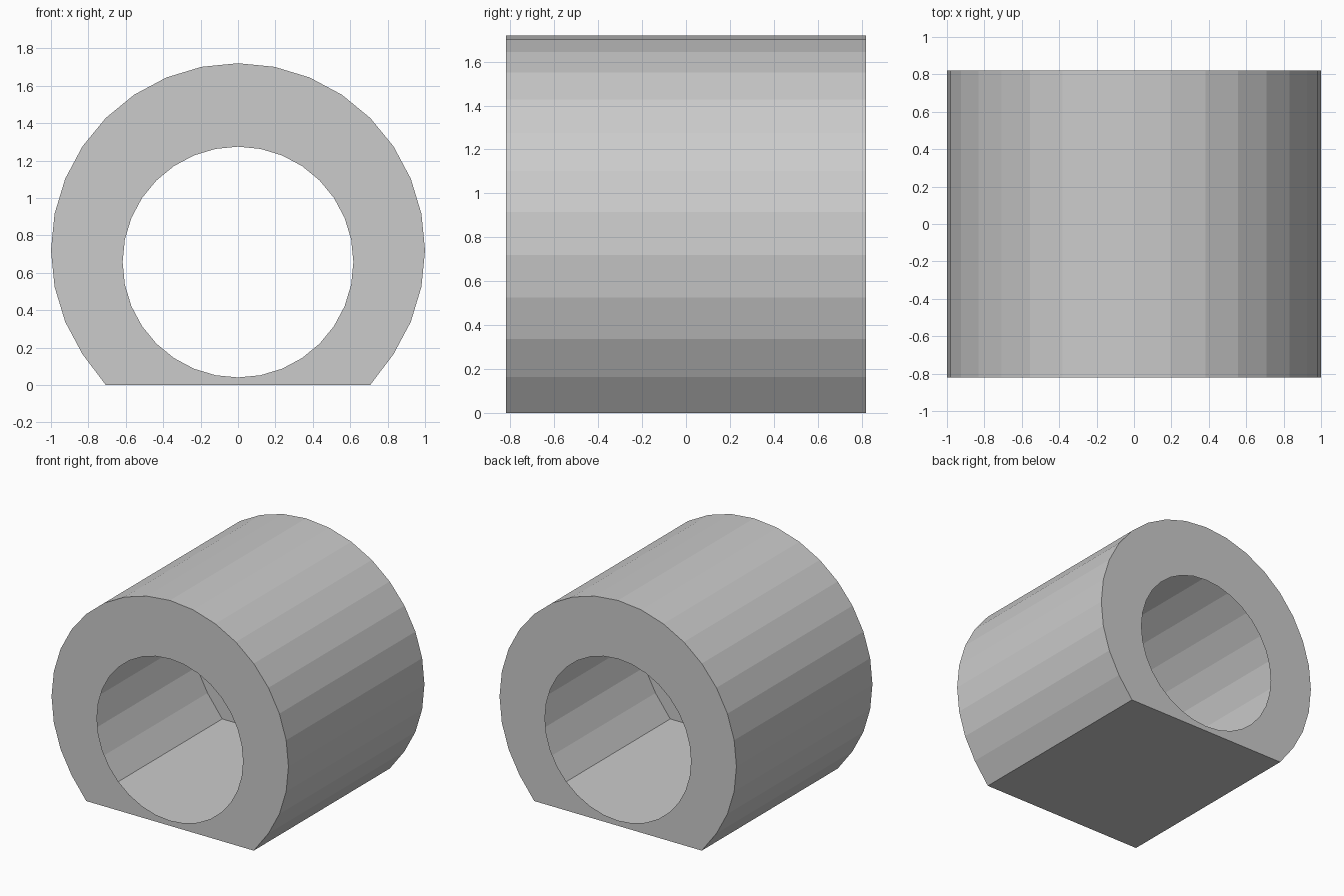
import bpy, bmesh
from math import cos, sin, radians

if "Cube" in bpy.data.objects:
    bpy.data.objects.remove(bpy.data.objects["Cube"])

SIDES = 32
STEP = 360 / SIDES
HALF_DEPTH = 0.82
OUTER_R, OUTER_Z = 1.0, 0.72
HOLE_R, HOLE_Z = 0.617, 0.657

bm = bmesh.new()


def arc_point(radius, centre_z, i, y):
    a = radians(-45 + i * STEP)
    return (radius * cos(a), y, centre_z + radius * sin(a))


def end_cap(y):
    """Flat ring with a round opening; returns the outer outline."""
    outer = [bm.verts.new(arc_point(OUTER_R, OUTER_Z, i, y)) for i in range(25)]
    outer[0].co.z = outer[-1].co.z = 0          # flat base corners
    hole = [bm.verts.new(arc_point(HOLE_R, HOLE_Z, i, y)) for i in range(SIDES)]
    for i in range(24):
        bm.faces.new((outer[i], outer[i + 1], hole[i + 1], hole[i]))
    # piece between the opening and the flat base
    bm.faces.new([outer[24], outer[0], hole[0]] + hole[:23:-1])
    return outer


# Hollow sheet body: two pierced ends joined by the faceted wall and flat base
front = end_cap(-HALF_DEPTH)
back = end_cap(HALF_DEPTH)
for i in range(25):
    j = (i + 1) % 25
    bm.faces.new((front[i], back[i], back[j], front[j]))

bmesh.ops.recalc_face_normals(bm, faces=bm.faces)
mesh = bpy.data.meshes.new("hollow_tunnel")
bm.to_mesh(mesh)
bm.free()
bpy.context.collection.objects.link(bpy.data.objects.new("hollow_tunnel", mesh))
